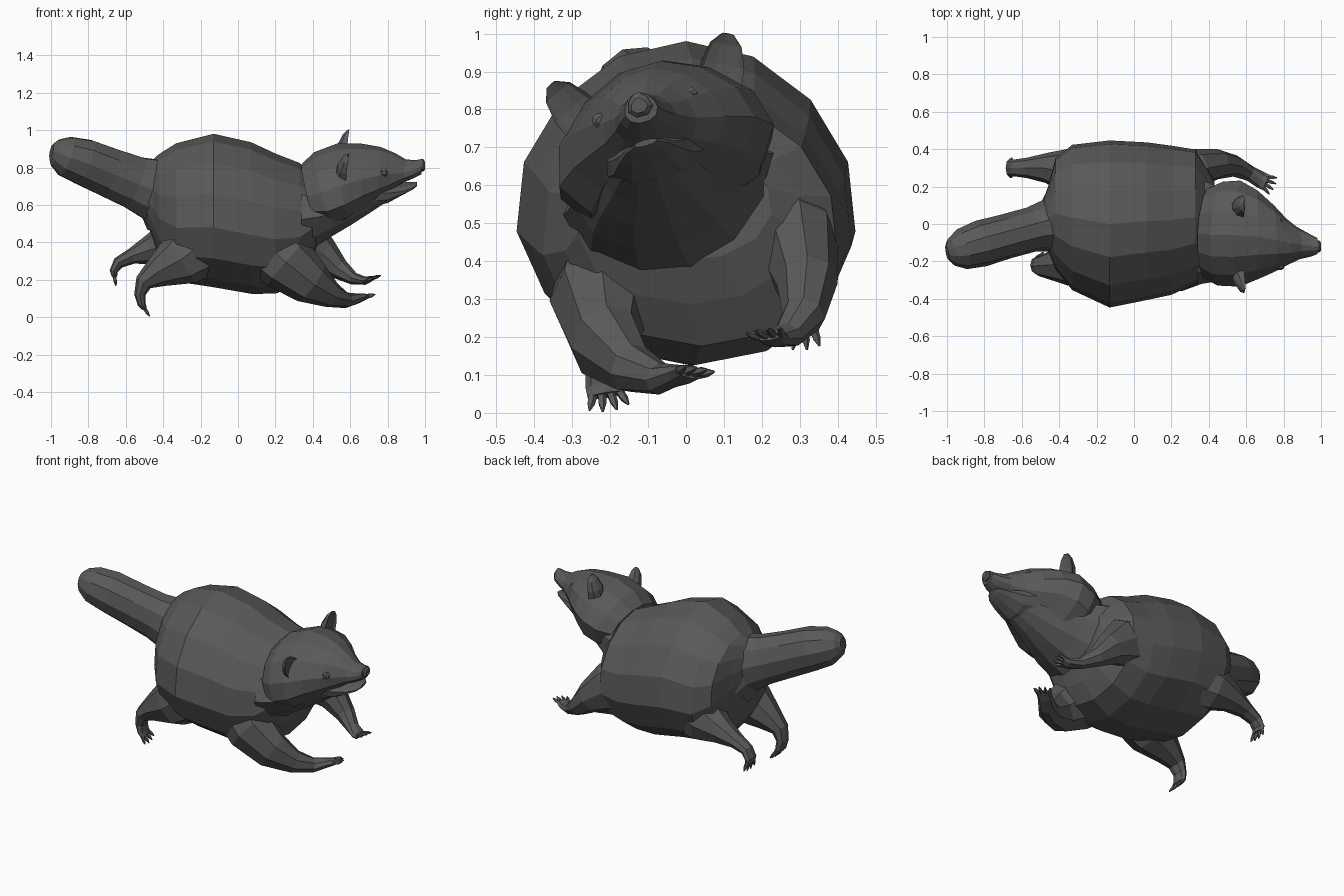
import bpy, bmesh
from math import sin, cos, pi, radians
from mathutils import Vector

fur = bpy.data.materials.new("dark_grey")
fur.diffuse_color = (0.1, 0.1, 0.1, 1)
ROLL = radians(16)          # sideways tilt of the head


def build(name, lofts):
    """Skin one or more stacks of rings into a flat-shaded mesh object."""
    bm = bmesh.new()
    for rings in lofts:
        vs = [[bm.verts.new(p) for p in ring] for ring in rings]
        n = len(vs[0])
        for a, b in zip(vs, vs[1:]):
            for i in range(n):
                j = (i + 1) % n
                bm.faces.new((a[i], a[j], b[j], b[i]))
        bm.faces.new(vs[0])
        bm.faces.new(vs[-1])
    bmesh.ops.recalc_face_normals(bm, faces=bm.faces)
    me = bpy.data.meshes.new(name)
    bm.to_mesh(me)
    bm.free()
    me.materials.append(fur)
    ob = bpy.data.objects.new(name, me)
    bpy.context.collection.objects.link(ob)
    return ob


def sections(rows, sides, roll=0.0, taper=0.0):
    """Upright cross-sections: x, centre y, centre z, half width, half height, shear."""
    out = []
    for x, cy, cz, ry, rz, shear in rows:
        ring = []
        for i in range(sides):
            a = 2 * pi * (i + 0.5) / sides
            k = 1 / cos(pi / sides)
            u = ry * cos(a) * (1 - taper * sin(a)) * k
            v = rz * sin(a) * k ** 0.5
            ring.append(Vector((x - shear * v,
                                cy + u * cos(roll) - v * sin(roll),
                                cz + u * sin(roll) + v * cos(roll))))
        out.append(ring)
    return out


def frame(pts, i):
    t = (pts[min(i + 1, len(pts) - 1)] - pts[max(i - 1, 0)]).normalized()
    s = Vector((0, 1, 0))
    s = (s - t * s.dot(t)).normalized()
    return t, s, s.cross(t)


def tube(rows, sides, cup=False):
    """Rings along a path: x, y, z, half width, half thickness."""
    pts = [Vector(r[:3]) for r in rows]
    out = []
    for i, r in enumerate(rows):
        t, s, up = frame(pts, i)
        ring = []
        for k in range(sides):
            a = 2 * pi * k / sides
            h = sin(a)
            if cup and h > 0:
                h *= -0.3
            ring.append(pts[i] + s * r[3] * cos(a) + up * r[4] * h)
        out.append(ring)
    return out


def leg(name, rows):
    """Leg tube ending in a paw with four clawed toes."""
    pts = [Vector(r[:3]) for r in rows]
    t, s, up = frame(pts, len(pts) - 1)
    w, h = rows[-1][3:]
    lofts = [tube(rows, 8)]
    for k in (-0.75, -0.25, 0.25, 0.75):
        d = (t + s * k * 0.5).normalized()
        p = pts[-1] + s * w * k
        length = 0.05 if abs(k) < 0.5 else 0.042
        lofts.append(tube([(*(p - d * 0.02), w * .26, h * .8),
                           (*(p + d * length * .5), w * .22, h * .65),
                           (*(p + d * length), .003, .003)], 5))
    build(name, lofts)


def head_point(x, u, v, cy, cz):
    return (x, cy + u * cos(ROLL) - v * sin(ROLL), cz + u * sin(ROLL) + v * cos(ROLL))


# Barrel body
build("body", [sections([
    (-.49, .00, .66, .11, .14, 0), (-.455, .03, .63, .18, .21, 0),
    (-.42, .055, .59, .29, .28, 0), (-.33, .035, .56, .38, .365, 0),
    (-.13, .00, .57, .437, .405, 0), (.07, .015, .53, .412, .40, 0),
    (.20, .02, .50, .39, .37, 0), (.33, .04, .50, .35, .32, 0),
    (.39, .01, .52, .29, .23, 0), (.43, -.02, .56, .24, .16, 0)], 14, 0, .1)])

# Full throat sloping from the chest up to the chin
build("throat", [sections([
    (.34, -.02, .54, .28, .21, 0), (.42, -.035, .555, .255, .175, 0),
    (.50, -.055, .575, .225, .14, 0), (.60, -.07, .605, .18, .112, 0),
    (.70, -.08, .635, .13, .078, 0), (.79, -.09, .655, .09, .035, 0)],
    10, ROLL, -.2)])

# Thick raised tail
build("tail", [tube([
    (-.38, .01, .65, .20, .22), (-.44, -.005, .68, .145, .175),
    (-.55, -.03, .718, .12, .148), (-.68, -.065, .77, .12, .138),
    (-.82, -.105, .828, .125, .13), (-.92, -.135, .86, .11, .112),
    (-.975, -.15, .88, .075, .075), (-.998, -.155, .885, .04, .04)], 10)])

# Head with snout, tilted to one side
build("head", [sections([
    (.38, -.06, .67, .235, .14, .3), (.46, -.065, .69, .275, .185, .3),
    (.56, -.065, .728, .28, .195, .15), (.66, -.07, .755, .235, .168, 0),
    (.75, -.085, .767, .175, .14, -.1), (.82, -.10, .77, .12, .105, -.2),
    (.885, -.11, .78, .08, .062, -.2), (.945, -.118, .792, .058, .046, -.1),
    (.98, -.12, .805, .042, .040, 0)], 12, ROLL, .2)])

# Open lower jaw
build("lower_jaw", [sections([
    (.62, -.07, .69, .17, .10, 0), (.72, -.08, .685, .14, .085, 0),
    (.80, -.09, .675, .11, .058, 0), (.88, -.10, .687, .08, .025, 0),
    (.935, -.105, .703, .055, .014, 0), (.957, -.107, .712, .03, .008, 0)], 10, ROLL)])

# Nose tip
build("nose", [sections([
    (.965, -.122, .812, .028, .031, 0), (.99, -.123, .813, .03, .032, 0),
    (1.0, -.124, .811, .02, .02, 0)], 8, ROLL, .3)])

# Ears and eyes, one per side of the tilted head
for side, word in ((-1, "right"), (1, "left")):
    ear = [(.58, .175, .075, .062, .065), (.585, .207, .135, .058, .055),
           (.59, .230, .185, .042, .032), (.595, .243, .210, .016, .010)]
    build("ear_" + word, [tube([(*head_point(x, side * u, v, -.065, .73), w, h)
                                for x, u, v, w, h in ear], 10, True)])
    ex, ey, ez = head_point(.78, side * .122, .038, -.098, .768)
    build("eye_" + word, [sections([(ex + d, ey, ez, r, r, 0) for d, r in
                                    ((-.022, .01), (-.01, .021), (.01, .021), (.022, .01))], 8)])

# Four running legs
leg("front_leg_right", [
    (.12, -.19, .42, .13, .18), (.26, -.225, .29, .135, .16),
    (.39, -.21, .185, .095, .122), (.50, -.145, .118, .065, .07),
    (.58, -.07, .09, .05, .042), (.64, -.015, .10, .045, .027),
    (.675, .012, .108, .045, .018)])
leg("front_leg_left", [
    (.18, .24, .48, .13, .18), (.33, .30, .425, .105, .15),
    (.45, .32, .34, .08, .095), (.54, .31, .257, .058, .058),
    (.62, .27, .205, .042, .033), (.68, .235, .195, .045, .022),
    (.71, .22, .205, .045, .015)])
leg("hind_leg_right", [
    (-.15, -.20, .42, .14, .19), (-.31, -.215, .305, .13, .145),
    (-.43, -.22, .24, .085, .085), (-.505, -.225, .185, .055, .048),
    (-.525, -.22, .12, .045, .030), (-.515, -.215, .07, .05, .022),
    (-.50, -.21, .047, .05, .014)])
leg("hind_leg_left", [
    (-.20, .24, .44, .14, .19), (-.35, .285, .39, .125, .14),
    (-.47, .30, .36, .08, .08), (-.57, .30, .325, .055, .042),
    (-.64, .30, .29, .045, .032), (-.665, .30, .245, .05, .022),
    (-.66, .30, .215, .05, .014)])
